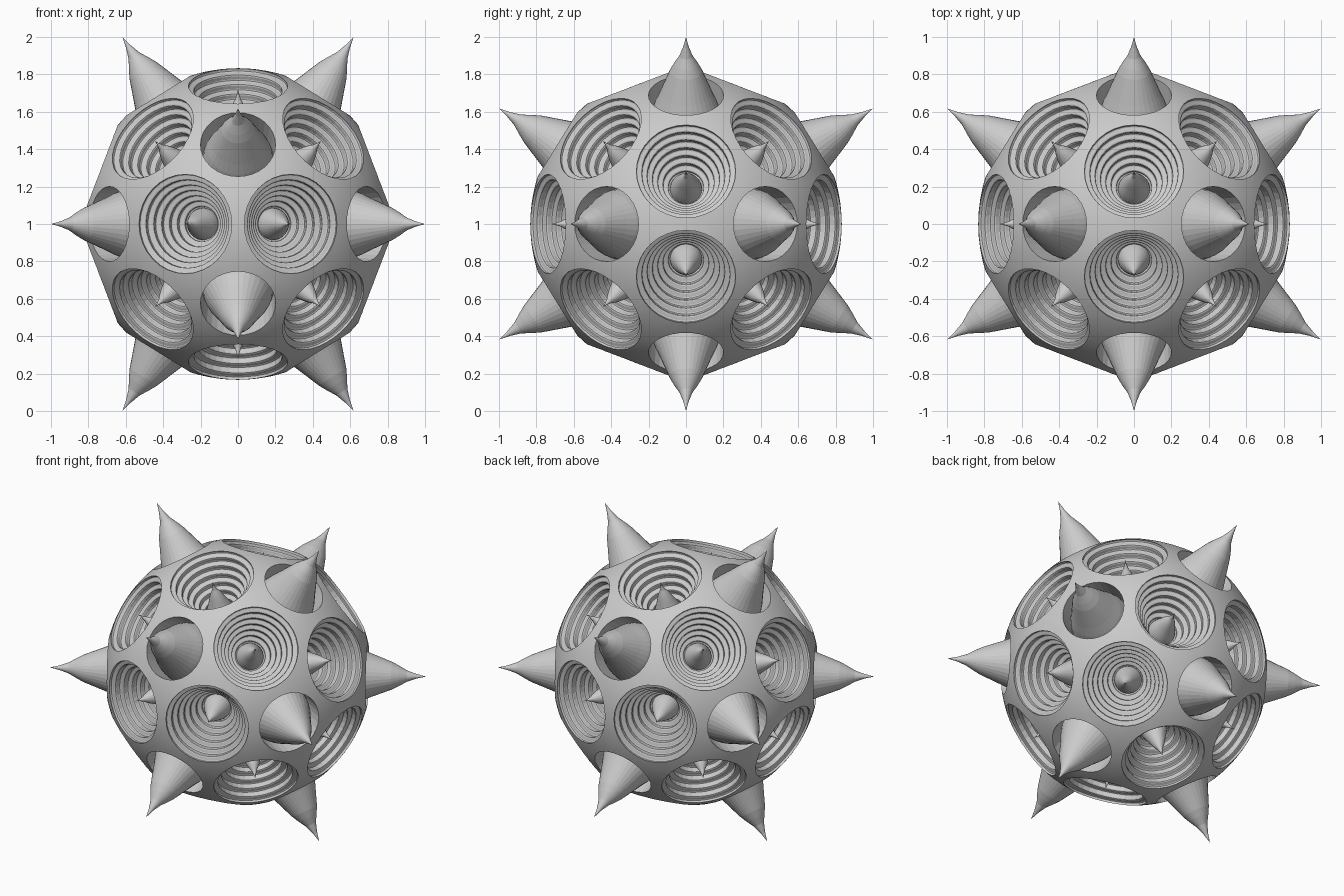
import bpy, bmesh
from math import sin, cos, pi, radians, sqrt
from mathutils import Vector

if "Cube" in bpy.data.objects:
    bpy.data.objects.remove(bpy.data.objects["Cube"])

SIDES = 32
C = Vector((0, 0, 1))
G = (sqrt(5) - 1) / 2

# icosahedron directions carry spikes, face centres carry craters
ico = []
for a in (-1, 1):
    for b in (-G, G):
        ico += [Vector((b, 0, a)), Vector((a, b, 0)), Vector((0, a, b))]
ico = [v.normalized() for v in ico]
craters = []
for i in range(12):
    for j in range(i):
        for k in range(j):
            if min(ico[i] @ ico[j], ico[j] @ ico[k], ico[i] @ ico[k]) > 0.4:
                craters.append((ico[i] + ico[j] + ico[k]).normalized())


def revolve(bm, profile, axis):
    """Spin (distance, radius) points round an axis from the body centre; ends lie on the axis."""
    q = axis.to_track_quat('Z', 'Y')
    put = lambda x, y, z: bm.verts.new(C + q @ Vector((x, y, z)))
    rings = []
    for d, r in profile:
        if r == 0:
            rings.append([put(0, 0, d)])
        else:
            rings.append([put(r * cos(2 * pi * i / SIDES), r * sin(2 * pi * i / SIDES), d)
                          for i in range(SIDES)])
    for lo, hi in zip(rings, rings[1:]):
        for i in range(SIDES):
            j = (i + 1) % SIDES
            quad = [lo[i % len(lo)], lo[j % len(lo)], hi[j % len(hi)], hi[i % len(hi)]]
            bm.faces.new(list(dict.fromkeys(quad)))


def finish(bm, name):
    bmesh.ops.recalc_face_normals(bm, faces=bm.faces[:])
    me = bpy.data.meshes.new(name)
    bm.to_mesh(me)
    bm.free()
    ob = bpy.data.objects.new(name, me)
    bpy.context.collection.objects.link(ob)
    return ob


# ogee spike profile: (distance below tip, radius)
OGEE = [(0, 0), (.06, .014), (.12, .035), (.17, .064), (.215, .087), (.28, .112),
        (.35, .139), (.41, .164), (.465, .182), (.51, .19)]

# crater cavity: small inner spike, floor, rippled wall, open mouth
cavity = [(.77 - d * .48, r * .45) for d, r in OGEE]
N = 48
for i in range(N + 1):
    t = i / N
    w = .009 * sin(2 * pi * 6 * t)
    cavity.append((.53 + .26 * t + w * .56, .095 + .17 * t - w * .83))
cavity += [(.92, .33), (.92, 0)]
socket = [(.66, 0), (.66, .192), (.80, .2), (.92, .207), (.92, 0)]

bm = bmesh.new()
for v in craters:
    revolve(bm, cavity, v)
for v in ico:
    revolve(bm, socket, v)
cutter = finish(bm, "cavity_cutter")
cutter.hide_render = True

# round body with all cavities cut
bm = bmesh.new()
bmesh.ops.create_icosphere(bm, subdivisions=5, radius=.833)
bmesh.ops.translate(bm, verts=bm.verts[:], vec=C)
body = finish(bm, "body")
mod = body.modifiers.new("cut", 'BOOLEAN')
mod.operation = 'DIFFERENCE'
mod.solver = 'EXACT'
mod.object = cutter
bpy.context.view_layer.objects.active = body
body.select_set(True)
bpy.ops.object.modifier_apply(modifier="cut")
bpy.data.objects.remove(cutter)
bpy.ops.object.shade_smooth_by_angle(angle=radians(8))

# large outer spikes standing in the sockets
bm = bmesh.new()
tip = sqrt(1 + G * G)
for v in ico:
    revolve(bm, [(tip - d, r) for d, r in OGEE] + [(tip - .52, 0)], v)
finish(bm, "outer_spikes")
